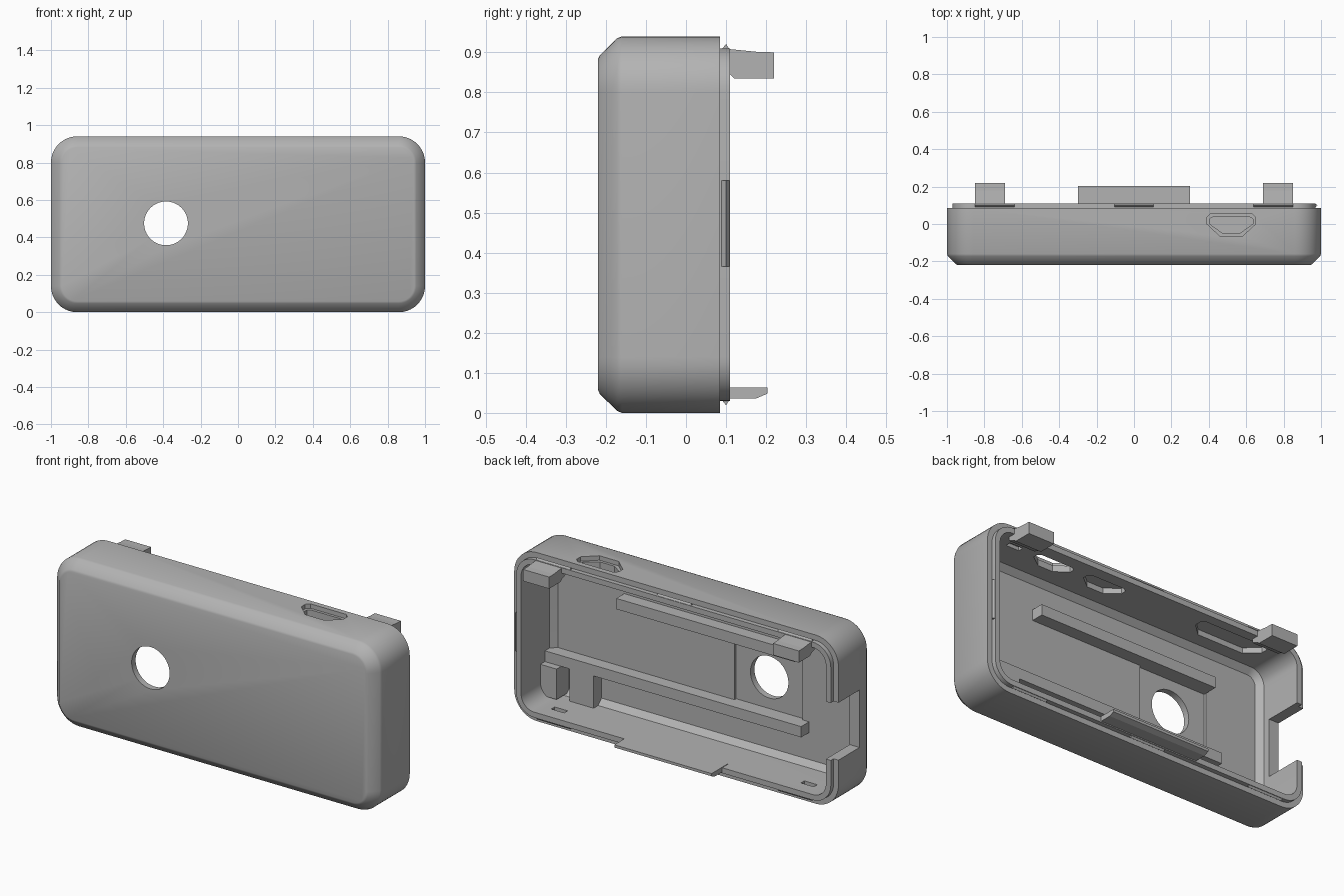
import bpy
import bmesh
from math import cos, sin, pi
from mathutils import Vector

if "Cube" in bpy.data.objects:
    bpy.data.objects.remove(bpy.data.objects["Cube"])

WIDTH, HEIGHT, CORNER = 2.0, 0.94, 0.14
MID = HEIGHT / 2

grey = bpy.data.materials.new("plain grey")
grey.use_nodes = True
grey.diffuse_color = (0.45, 0.45, 0.45, 1)
grey.node_tree.nodes["Principled BSDF"].inputs["Base Color"].default_value = grey.diffuse_color


def finish(name, bm):
    bmesh.ops.recalc_face_normals(bm, faces=bm.faces)
    mesh = bpy.data.meshes.new(name)
    bm.to_mesh(mesh)
    bm.free()
    mesh.materials.append(grey)
    obj = bpy.data.objects.new(name, mesh)
    bpy.context.collection.objects.link(obj)
    return obj


def loft(name, rings):
    """Skin a row of equal point rings and cap both ends."""
    bm = bmesh.new()
    rows = [[bm.verts.new(p) for p in ring] for ring in rings]
    n = len(rows[0])
    for a, b in zip(rows, rows[1:]):
        for i in range(n):
            j = (i + 1) % n
            bm.faces.new((a[i], a[j], b[j], b[i]))
    bm.faces.new(rows[0])
    bm.faces.new(rows[-1])
    return finish(name, bm)


def prism(name, points, axis, lo, hi):
    """Extrude a 2D outline along x, y or z."""
    def place(p, h):
        return {"x": (h, *p), "y": (p[0], h, p[1]), "z": (*p, h)}[axis]
    return loft(name, [[place(p, h) for p in points] for h in (lo, hi)])


def box(name, x, y, z):
    return prism(name, [(x[0], y[0]), (x[1], y[0]), (x[1], y[1]), (x[0], y[1])], "z", *z)


def ring(inset, y, steps=10):
    """Rounded rectangle at depth y, inset from the outer wall."""
    r = max(CORNER - inset, 0.03)
    cx, cz = WIDTH / 2 - inset - r, HEIGHT / 2 - inset - r
    pts = []
    for k, (sx, sz) in enumerate([(1, 1), (-1, 1), (-1, -1), (1, -1)]):
        for i in range(steps + 1):
            a = (k + i / steps) * pi / 2
            pts.append(Vector((sx * cx + r * cos(a), y, MID + sz * cz + r * sin(a))))
    return pts


def cut(target, cutter):
    mod = target.modifiers.new("cut", "BOOLEAN")
    mod.operation, mod.solver, mod.object = "DIFFERENCE", "EXACT", cutter
    bpy.context.view_layer.update()
    graph = bpy.context.evaluated_depsgraph_get()
    mesh = bpy.data.meshes.new_from_object(target.evaluated_get(graph))
    target.modifiers.clear()
    target.data = mesh
    bpy.data.objects.remove(cutter)


# Hollow shell: front chamfer, outer wall, stepped lip, inner wall, inner floor
section = [(0.058, -0.22), (0.047, -0.215), (0.005, -0.172), (0, -0.16),
           (0, 0.085), (0.03, 0.085), (0.03, 0.11), (0.06, 0.11),
           (0.06, -0.14), (0.09, -0.17)]
shell = loft("case_shell", [ring(*s) for s in section])

# Round front opening and the shallow panel around it
circle = [(-0.385 + 0.117 * cos(i * pi / 32), 0.475 + 0.117 * sin(i * pi / 32)) for i in range(64)]
cut(shell, box("panel_cut", (-0.6, -0.18), (-0.185, -0.1), (0.3, 0.65)))
cut(shell, prism("hole_cut", circle, "y", -0.3, 0))

# Side notch open to the back
cut(shell, box("notch_cut", (-1.1, -0.9), (-0.1, 0.2), (0.28, 0.6)))


def port(x, d=0.0, half=0.13):
    """Connector outline with two long and two short bevelled corners."""
    right = [(half - d - 0.07, -0.065 + d), (half - d, 0), (half - d, 0.035 - d / 2),
             (half - d - 0.02, 0.055 - d)]
    return [(x + u, v) for u, v in right] + [(x - u, v) for u, v in reversed(right)]


# Connector port: wide outer recess, narrower through opening
cut(shell, prism("port_recess_cut", port(0.52), "z", 0.915, 1))
cut(shell, prism("port_cut", port(0.52, 0.015), "z", 0.85, 1))

# Blind recesses on the inside of the top wall
cut(shell, prism("small_recess_cut", port(0.2, 0.01), "z", 0.8, 0.91))
cut(shell, prism("large_recess_cut", port(-0.6, 0, 0.21), "z", 0.8, 0.91))

# Latch slots inside the top and bottom walls
for x in (-0.77, 0.77):
    for z in ((0.8, 0.9), (0.04, 0.12)):
        cut(shell, box("slot_cut", (x - 0.04, x + 0.04), (0, 0.03), z))

# Rails on the inner floor
for name, x, z in (("upper_rail", (-0.6, 0.5), 0.68), ("lower_rail", (-0.64, 0.94), 0.27)):
    box(name, x, (-0.175, -0.1), (z - 0.03, z + 0.03))

# Supports below the lower rail
box("rail_support", (0.64, 0.79), (-0.175, -0.1), (0.06, 0.25))
stop = [(0.95, 0.24), (0.84, 0.24), (0.84, 0.07)]
stop += [(0.89 + 0.06 * sin(i * pi / 12), 0.13 - 0.06 * cos(i * pi / 12)) for i in range(7)]
prism("corner_stop", stop, "y", -0.175, -0.06)

# Top hooks
hook = [(0.07, 0.88), (0.07, 0.86), (0.11, 0.845), (0.12, 0.835), (0.22, 0.835),
        (0.22, 0.9), (0.18, 0.901), (0.11, 0.908), (0.11, 0.88)]
for side, x in (("right", -0.77), ("left", 0.77)):
    prism(side + "_top_hook", hook, "x", x - 0.08, x + 0.08)

# Bottom tongue
tongue = [(0.06, 0.055), (0.06, 0.063), (0.203, 0.063), (0.203, 0.048),
          (0.175, 0.036), (0.1, 0.036)]
prism("bottom_tongue", tongue, "x", -0.3, 0.3)

# Snap ridges around the lip
for i, (x, half) in enumerate([(-0.745, 0.105), (0, 0.105), (0.745, 0.105)]):
    for end, z, s in (("top", 0.909, 1), ("bottom", 0.031, -1)):
        tri = [(0.087, z - s * 0.004), (0.1, z + s * 0.012), (0.11, z - s * 0.004)]
        prism(f"{end}_ridge_{i + 1}", tri, "x", x - half, x + half)
prism("side_ridge", [(0.968, 0.087), (0.982, 0.1), (0.968, 0.11)], "z", 0.365, 0.58)

# Smooth the rounded corners, keep hard edges crisp
bpy.ops.object.select_all(action="DESELECT")
for name in ("case_shell", "corner_stop"):
    bpy.data.objects[name].select_set(True)
bpy.context.view_layer.objects.active = shell
bpy.ops.object.shade_smooth_by_angle(angle=pi / 6)
